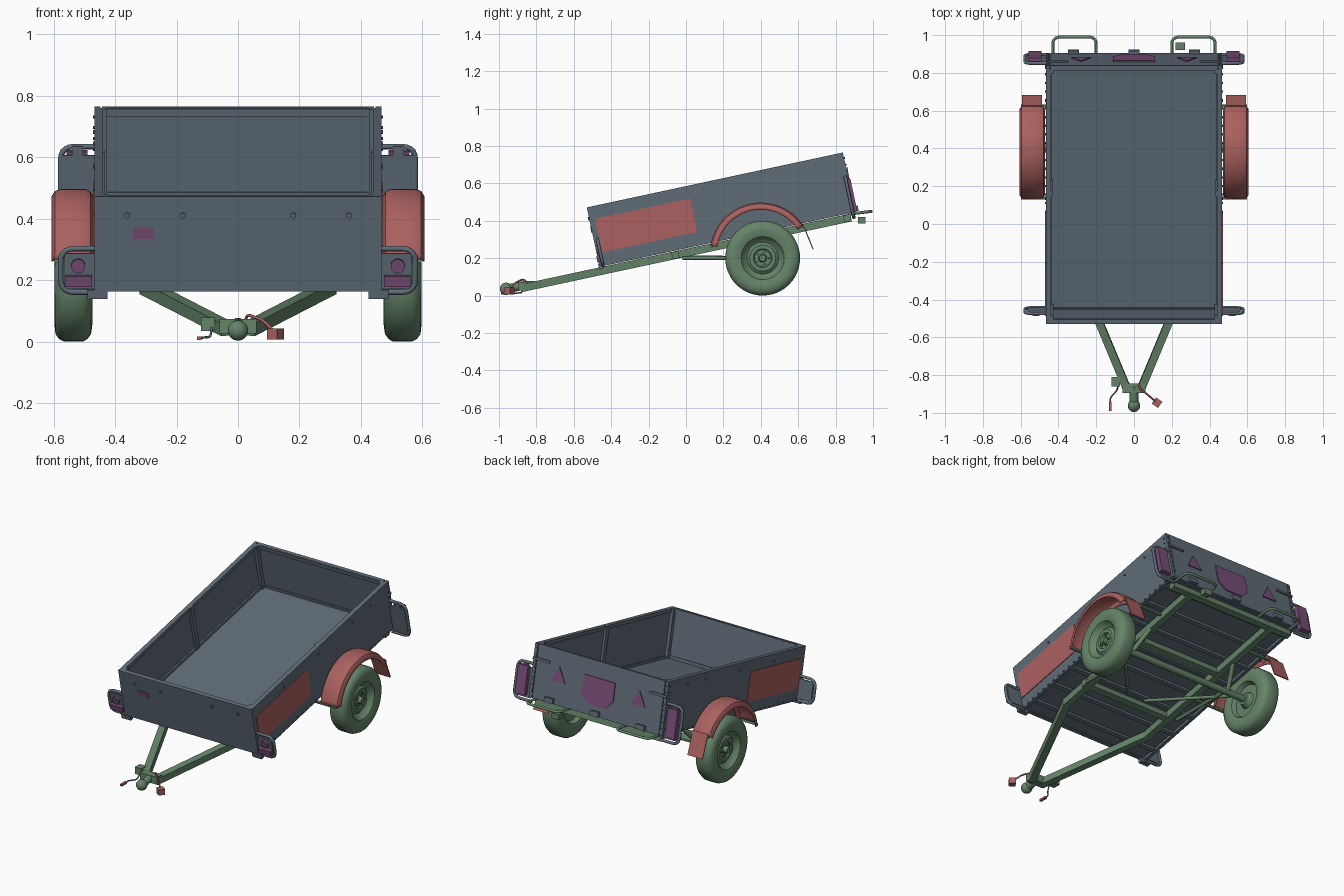
import bpy, bmesh
from math import radians, pi, sin, cos
from mathutils import Matrix, Vector

if "Cube" in bpy.data.objects:
    bpy.data.objects.remove(bpy.data.objects["Cube"])

# The body and frame lean nose-down; the wheels and hitch stay in the upright frame
TILT = Matrix.Rotation(radians(12.1), 4, 'X')
UP = Matrix.Identity(4)
SIDES = ((1, "left"), (-1, "right"))


def material(name, rgb):
    m = bpy.data.materials.new(name)
    m.use_nodes = True
    m.diffuse_color = (*rgb, 1)
    m.node_tree.nodes["Principled BSDF"].inputs["Base Color"].default_value = (*rgb, 1)
    return m


SLATE = material("slate_blue_grey", (0.115, 0.15, 0.185))
GREEN = material("muted_green", (0.13, 0.23, 0.14))
RED = material("muted_red", (0.40, 0.12, 0.115))
PURPLE = material("muted_purple", (0.19, 0.075, 0.18))


def finish(name, bm, mat, frame, smooth=False):
    bmesh.ops.recalc_face_normals(bm, faces=bm.faces)
    me = bpy.data.meshes.new(name)
    bm.to_mesh(me)
    bm.free()
    me.materials.append(mat)
    ob = bpy.data.objects.new(name, me)
    bpy.context.collection.objects.link(ob)
    ob.matrix_world = frame
    if smooth:
        me.polygons.foreach_set("use_smooth", [True] * len(me.polygons))
        me.set_sharp_from_angle(angle=radians(35))
    return ob


def box(name, lo, hi, mat=SLATE, frame=TILT):
    lo, hi = Vector(lo), Vector(hi)
    bm = bmesh.new()
    size = Matrix.Diagonal((*(hi - lo), 1))
    bmesh.ops.create_cube(bm, size=1, matrix=Matrix.Translation((lo + hi) / 2) @ size)
    return finish(name, bm, mat, frame)


def side_box(name, s, lo, hi, mat=SLATE, frame=TILT):
    x = sorted((s * lo[0], s * hi[0]))
    return box(name, (x[0], *lo[1:]), (x[1], *hi[1:]), mat, frame)


def add_rod(bm, a, b, r, n, turn=0):
    a, b = Vector(a), Vector(b)
    rot = (b - a).to_track_quat('Z', 'Y').to_matrix().to_4x4()
    bmesh.ops.create_cone(bm, cap_ends=True, segments=n, radius1=r, radius2=r, depth=(b - a).length,
                          matrix=Matrix.Translation((a + b) / 2) @ rot @ Matrix.Rotation(turn, 4, 'Z'))


def rod(name, a, b, r, mat=GREEN, frame=TILT, n=16):
    bm = bmesh.new()
    add_rod(bm, a, b, r, n)
    return finish(name, bm, mat, frame, True)


def beam(name, a, b, width, mat=GREEN, frame=TILT):
    bm = bmesh.new()
    add_rod(bm, a, b, width * 0.707, 4, pi / 4)
    return finish(name, bm, mat, frame)


def tube(name, pts, r, mat, frame, bend=0.03):
    """Round tube along a path whose corners are rounded."""
    pts = [Vector(p) for p in pts]
    path = [pts[0]]
    for a, p, b in zip(pts, pts[1:], pts[2:]):
        p0, p1 = p + (a - p).normalized() * bend, p + (b - p).normalized() * bend
        path += [p0.lerp(p, t).lerp(p.lerp(p1, t), t) for t in (0, .2, .4, .6, .8, 1)]
    path.append(pts[-1])
    cu = bpy.data.curves.new(name, 'CURVE')
    cu.dimensions, cu.bevel_depth, cu.bevel_resolution, cu.use_fill_caps = '3D', r, 2, True
    sp = cu.splines.new('POLY')
    sp.points.add(len(path) - 1)
    for q, p in zip(sp.points, path):
        q.co = (*p, 1)
    cu.materials.append(mat)
    ob = bpy.data.objects.new(name, cu)
    bpy.context.collection.objects.link(ob)
    ob.matrix_world = frame


def lathe(name, profile, centre, mat, frame, start=0, sweep=2 * pi, steps=48):
    """Revolve (x, radius) points about the x axis."""
    bm = bmesh.new()
    vs = [bm.verts.new((x, r * cos(start), r * sin(start))) for x, r in profile]
    es = [bm.edges.new(p) for p in zip(vs, vs[1:])]
    bmesh.ops.spin(bm, geom=vs + es, cent=(0, 0, 0), axis=(1, 0, 0), angle=sweep, steps=steps)
    bmesh.ops.remove_doubles(bm, verts=bm.verts, dist=0.0002)
    return finish(name, bm, mat, frame @ Matrix.Translation(centre), True)


def plate(name, pts, y, depth, mat=PURPLE):
    """Flat shape in x-z, extruded along y."""
    bm = bmesh.new()
    f = bm.faces.new([bm.verts.new((x, y, z)) for x, z in pts])
    ext = bmesh.ops.extrude_face_region(bm, geom=[f])["geom"]
    bmesh.ops.translate(bm, verts=[v for v in ext if isinstance(v, bmesh.types.BMVert)], vec=(0, depth, 0))
    return finish(name, bm, mat, TILT)


# Cargo box
W, F, R, B, T = 0.467, -0.42, 0.98, 0.247, 0.572
box("floor", (-W, F, 0.264), (W, R, 0.274))
box("front_panel", (-W, F, 0.257), (W, F + 0.02, T))
box("tailgate", (-W + 0.025, R - 0.02, B), (W - 0.025, R, T))
for i in range(8):
    y = F + 0.1 + i * 0.17
    box("floor_rib_%d" % i, (-W, y, 0.247), (W, y + 0.025, 0.264))
for y, d, tag in ((F + 0.02, 0.006, "front"), (R - 0.02, -0.006, "tailgate")):
    y0, y1 = sorted((y, y + d))
    box(tag + "_inner_top_strip", (-0.44, y0, 0.545), (0.44, y1, T - 0.002))
    box(tag + "_inner_bottom_strip", (-0.44, y0, 0.274), (0.44, y1, 0.292))
for s, n in SIDES:
    side_box(n + "_wall", s, (W - 0.02, F, B), (W, R, T))
    side_box(n + "_wall_top_rim", s, (W - 0.028, F + 0.02, T - 0.022), (W - 0.02, R - 0.02, T))
    side_box(n + "_floor_trim", s, (W - 0.03, F + 0.02, 0.274), (W - 0.02, R - 0.02, 0.29))
    side_box(n + "_inner_post", s, (W - 0.035, 0.27, 0.274), (W - 0.02, 0.3, T))
    for y in (F + 0.02, R - 0.045):
        side_box(n + "_corner_post", s, (W - 0.04, y, 0.274), (W - 0.02, y + 0.025, T))
    side_box(n + "_front_skirt", s, (0.425, F - 0.004, 0.232), (0.49, F + 0.02, 0.262))
    side_box(n + "_side_panel", s, (W, -0.39, 0.32), (W + 0.004, 0.13, 0.503), RED)
    side_box(n + "_tailgate_latch", s, (0.35, R, 0.475), (W, R + 0.008, 0.49))
    side_box(n + "_tailgate_hinge", s, (0.29, R, 0.25), (0.35, R + 0.018, 0.28))
box("middle_hinge", (-0.03, R, 0.25), (0.03, R + 0.018, 0.28))

# Rivets on the walls, front and tailgate
bm = bmesh.new()
for s, n in SIDES:
    for i in range(30):
        add_rod(bm, (s * W, F + 0.03 + i * 0.0465, 0.256), (s * (W + 0.005), F + 0.03 + i * 0.0465, 0.256), 0.006, 6)
    for i in range(8):
        z = 0.29 + i * 0.036
        add_rod(bm, (s * W, R - 0.02, z), (s * (W + 0.005), R - 0.02, z), 0.005, 6)
        add_rod(bm, (s * 0.453, R, z), (s * 0.453, R + 0.005, z), 0.005, 6)
    for y in (-0.1, 0.25, 0.6, 0.78):
        add_rod(bm, (s * W, y, 0.53), (s * (W + 0.005), y, 0.53), 0.007, 6)
    for x in (0.18, 0.36):
        add_rod(bm, (s * x, F, 0.51), (s * x, F - 0.006, 0.51), 0.01, 6)
finish("rivets", bm, SLATE, TILT)

# Front badge plate, rear number plate and triangle reflectors
plate("front_plate", [(-0.34, 0.432), (-0.275, 0.432), (-0.275, 0.468), (-0.34, 0.468)], F, -0.004)
plate("rear_number_plate", [(-0.06, 0.31), (0.06, 0.31), (0.11, 0.36), (0.11, 0.475), (-0.11, 0.475), (-0.11, 0.36)],
      R, 0.006)

for s, n in SIDES:
    plate(n + "_triangle_reflector", [(s * 0.23, 0.385), (s * 0.33, 0.385), (s * 0.28, 0.475)], R, 0.006)

    # Lamps inside tube guards
    for tag, y, z0, z1 in (("front", -0.4, 0.25, 0.395), ("rear", 0.965, 0.22, 0.442)):
        tube(n + "_" + tag + "_guard", [(s * 0.45, y, z0), (s * 0.577, y, z0), (s * 0.577, y, z1),
                                        (s * 0.45, y, z1)], 0.009, SLATE, TILT, 0.045)
    side_box(n + "_front_lamp_plate", s, (W, -0.405, 0.262), (0.565, -0.395, 0.38))
    circle = [(s * 0.52 + 0.023 * cos(a * pi / 10), 0.34 + 0.023 * sin(a * pi / 10)) for a in range(20)]
    plate(n + "_front_round_lamp", circle, -0.405, -0.015)
    side_box(n + "_front_marker_lamp", s, (0.475, -0.425, 0.272), (0.562, -0.405, 0.308), PURPLE)
    side_box(n + "_rear_lamp_plate", s, (W, 0.955, 0.235), (0.572, 0.963, 0.415))
    side_box(n + "_rear_lamp_bracket", s, (0.505, 0.955, 0.4), (0.54, 0.965, 0.445))
    side_box(n + "_rear_lamp", s, (0.49, 0.963, 0.25), (0.558, 0.99, 0.425), PURPLE)

    # Fender, its brackets and the mud flap
    fender = lathe(n + "_fender", [(s * x, r) for x, r in (
        (0.472, 0.235), (0.472, 0.25), (0.48, 0.265), (0.497, 0.273), (0.578, 0.273),
        (0.596, 0.266), (0.606, 0.25), (0.606, 0.235))], (0, 0.438, 0.135), RED, TILT,
        radians(21), radians(138), 28)
    fender.modifiers.new("thickness", 'SOLIDIFY').thickness = 0.004
    for y in (0.19, 0.688):
        side_box(n + "_fender_bracket", s, (0.3, y - 0.006, 0.222), (0.597, y + 0.006, 0.236), GREEN)
    flap = side_box(n + "_mud_flap", s, (0.487, -0.003, -0.14), (0.592, 0.003, 0.005), RED)
    flap.matrix_world = TILT @ Matrix.Translation((0, 0.692, 0.238)) @ Matrix.Rotation(radians(10), 4, 'X')

    # Wheel: tyre, rim and hub in one turned profile
    wheel = [(0.478, 0), (0.478, 0.035), (0.51, 0.05), (0.51, 0.1), (0.484, 0.112), (0.474, 0.145),
             (0.478, 0.175), (0.49, 0.192), (0.505, 0.2), (0.565, 0.2), (0.582, 0.192), (0.594, 0.175),
             (0.597, 0.145), (0.588, 0.115), (0.575, 0.106), (0.562, 0.095), (0.556, 0.085),
             (0.568, 0.07), (0.568, 0.05), (0.56, 0.045), (0.56, 0.022), (0.585, 0.018), (0.585, 0)]
    lathe(n + "_wheel", [(s * x, r) for x, r in wheel], (0, 0.41, 0.2), GREEN, UP)
    bm = bmesh.new()
    for a in range(5):
        y, z = 0.41 + 0.034 * cos(a * pi * 0.4), 0.2 + 0.034 * sin(a * pi * 0.4)
        add_rod(bm, (s * 0.555, y, z), (s * 0.572, y, z), 0.006, 6)
    finish(n + "_wheel_nuts", bm, GREEN, UP)

    # Frame rails, drawbar, suspension arms and rear hoop
    beam(n + "_drawbar", (s * 0.035, -0.85, 0.223), (s * 0.3, -0.2, 0.223), 0.042)
    beam(n + "_rail", (s * 0.3, -0.215, 0.223), (s * 0.3, 0.95, 0.223), 0.042)
    rod(n + "_trailing_arm", (s * 0.34, -0.02, 0.2), (s * 0.34, 0.41, 0.2), 0.01, GREEN, UP)
    rod(n + "_diagonal_arm", (s * 0.06, 0.02, 0.205), (s * 0.42, 0.41, 0.2), 0.01, GREEN, UP)
    rod(n + "_damper", (s * 0.36, 0.41, 0.2), (s * 0.31, 0.52, 0.33), 0.014, GREEN, UP)
    tube(n + "_rear_hoop", [(s * 0.2, 0.87, 0.435), (s * 0.2, 0.99, 0.45), (s * 0.43, 0.99, 0.45),
                            (s * 0.43, 0.87, 0.435)], 0.008, GREEN, UP, 0.04)

for tag, y, x in (("front", -0.01, 0.33), ("middle", 0.45, 0.32), ("rear", 0.93, 0.44)):
    beam(tag + "_crossmember", (-x, y, 0.223), (x, y, 0.223), 0.038)
rod("axle", (-0.48, 0.41, 0.2), (0.48, 0.41, 0.2), 0.02, GREEN, UP)
box("rear_socket", (0.22, 0.92, 0.385), (0.27, 0.96, 0.42), GREEN, UP)

# Hitch with coupling, stand clamp, safety chain and electric cable
box("hitch_plate", (-0.06, -0.895, 0.027), (0.06, -0.845, 0.073), GREEN, UP)
rod("coupling_neck", (0, -0.86, 0.055), (0, -0.955, 0.036), 0.023, GREEN, UP)
bm = bmesh.new()
bmesh.ops.create_uvsphere(bm, u_segments=24, v_segments=14, radius=0.033, matrix=Matrix.Translation((0, -0.962, 0.036)))
finish("coupling_head", bm, GREEN, UP, True)
box("stand_clamp", (-0.12, -0.86, 0.035), (-0.075, -0.81, 0.078), GREEN, UP)
tube("safety_chain", [(-0.085, -0.86, 0.045), (-0.09, -0.88, 0.015), (-0.125, -0.92, 0.012), (-0.125, -0.96, 0.01)],
     0.004, SLATE, UP, 0.01)
box("chain_hook", (-0.133, -0.99, 0.005), (-0.118, -0.94, 0.017), RED, UP)
tube("electric_cable", [(0.025, -0.85, 0.07), (0.03, -0.87, 0.088), (0.08, -0.91, 0.07), (0.12, -0.945, 0.03)],
     0.005, RED, UP, 0.015)
plug = box("cable_plug", (-0.02, -0.02, -0.018), (0.02, 0.02, 0.018), RED, UP)
plug.matrix_world = Matrix.Translation((0.122, -0.946, 0.024)) @ Matrix.Rotation(radians(-35), 4, 'Z')
